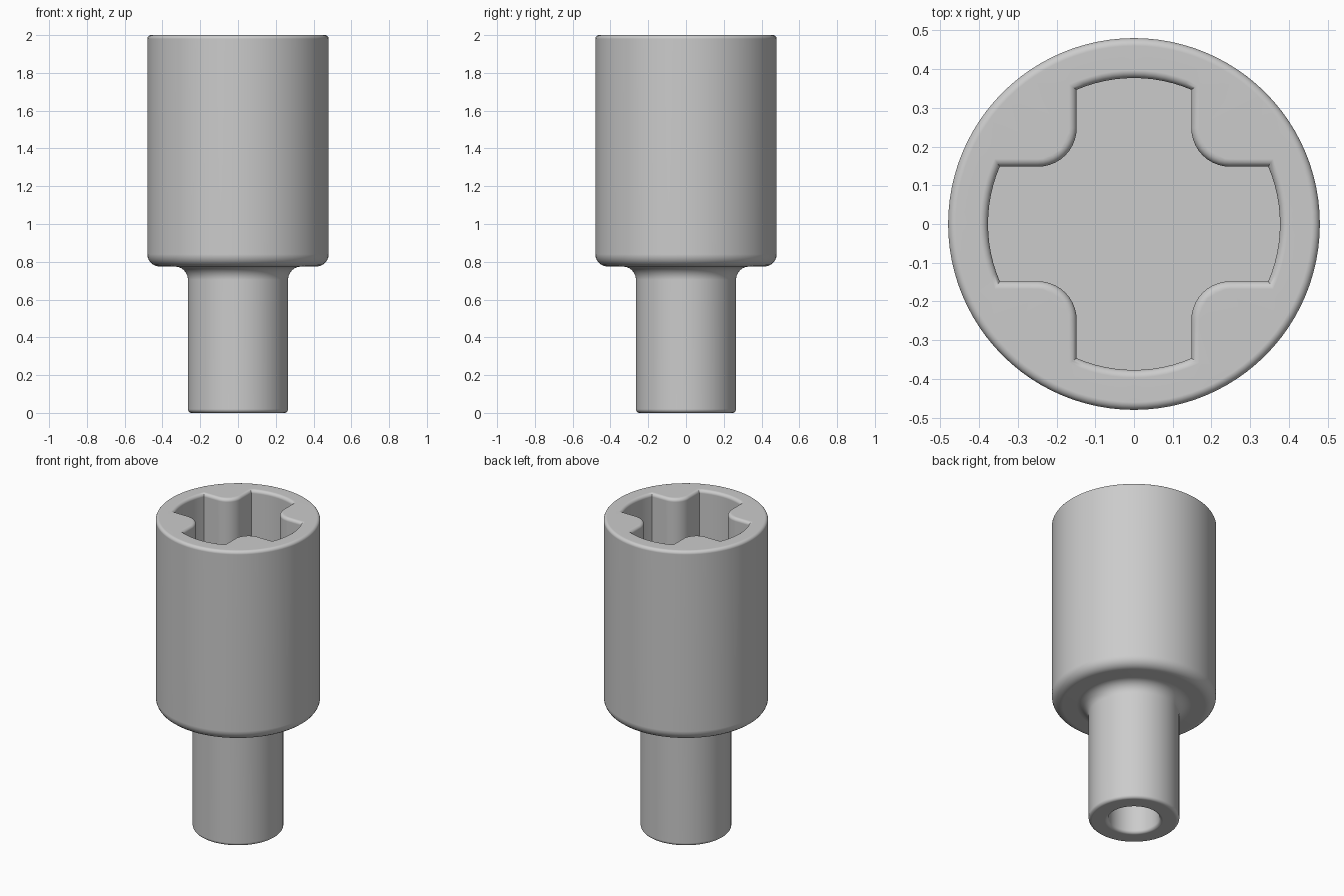
import bpy, bmesh, math

cube = bpy.data.objects.get("Cube")
if cube:
    bpy.data.objects.remove(cube, do_unlink=True)

SIDES = 96      # sides of the round body
STEPS = 6       # segments in each fillet

# One grey for the whole part
grey = bpy.data.materials.new("plain grey")
grey.use_nodes = True
colour = (0.6, 0.6, 0.6, 1)
grey.diffuse_color = colour
grey.node_tree.nodes["Principled BSDF"].inputs["Base Color"].default_value = colour


def arc(cx, cy, r, start, end, steps=STEPS):
    """Points along an arc, angles in degrees."""
    angles = [math.radians(start + (end - start) * i / steps) for i in range(steps + 1)]
    return [(cx + r * math.cos(a), cy + r * math.sin(a)) for a in angles]


def cross_outline(grow):
    """Cross with rounded inner corners and curved arm ends, widened by grow."""
    half, reach = 0.148 + grow, 0.377 + grow
    tip = math.degrees(math.asin(half / reach))
    quarter = arc(0, 0, reach, -tip, tip, 12)
    quarter += arc(0.248, 0.248, 0.1 - grow, 270, 180, 10)
    points = []
    for turn in range(4):
        c, s = [(1, 0), (0, 1), (-1, 0), (0, -1)][turn]
        points += [(x * c - y * s, x * s + y * c) for x, y in quarter]
    return points


def add_ring(bm, points, z):
    return [bm.verts.new((x, y, z)) for x, y in points]


def skin(bm, rings):
    """Join successive rings of equal size with quads."""
    for low, high in zip(rings, rings[1:]):
        n = len(low)
        for i in range(n):
            j = (i + 1) % n
            bm.faces.new((low[i], low[j], high[j], high[i]))


def ring_edges(bm, ring):
    return [bm.edges.get((ring[i - 1], ring[i])) for i in range(len(ring))]


bm = bmesh.new()

# Side profile: blind hole, stem, shoulder and barrel
profile = [(0.15, 0.7)]
profile += arc(0.17, 0.02, 0.02, 180, 270)
profile += arc(0.245, 0.02, 0.02, 270, 360)
profile += arc(0.335, 0.705, 0.07, 180, 90)
profile += arc(0.415, 0.84, 0.065, 270, 360)
profile += arc(0.46, 1.98, 0.02, 0, 90)
body = [add_ring(bm, arc(0, 0, r, 0, 360, SIDES)[:-1], z) for r, z in profile]
skin(bm, body)
bm.faces.new(body[0])

# Cross socket with a rounded mouth
socket = [add_ring(bm, cross_outline(0), 0.9)]
for u, z in arc(0.02, 1.98, 0.02, 180, 90):
    socket.append(add_ring(bm, cross_outline(u), z))
skin(bm, socket)
bmesh.ops.triangle_fill(bm, use_beauty=True, edges=ring_edges(bm, socket[0]))

# Flat rim between barrel and socket
bmesh.ops.triangle_fill(bm, use_beauty=True, normal=(0, 0, 1),
                        edges=ring_edges(bm, body[-1]) + ring_edges(bm, socket[-1]))
bmesh.ops.recalc_face_normals(bm, faces=bm.faces)

mesh = bpy.data.meshes.new("socket_body")
bm.to_mesh(mesh)
bm.free()
mesh.materials.append(grey)
part = bpy.data.objects.new("socket_body", mesh)
bpy.context.collection.objects.link(part)

# Smooth shading with crisp corners and clean flats
bpy.ops.object.select_all(action='DESELECT')
part.select_set(True)
bpy.context.view_layer.objects.active = part
bpy.ops.object.shade_smooth_by_angle(angle=math.radians(30))
weighted = part.modifiers.new("clean_flats", 'WEIGHTED_NORMAL')
weighted.keep_sharp = True
